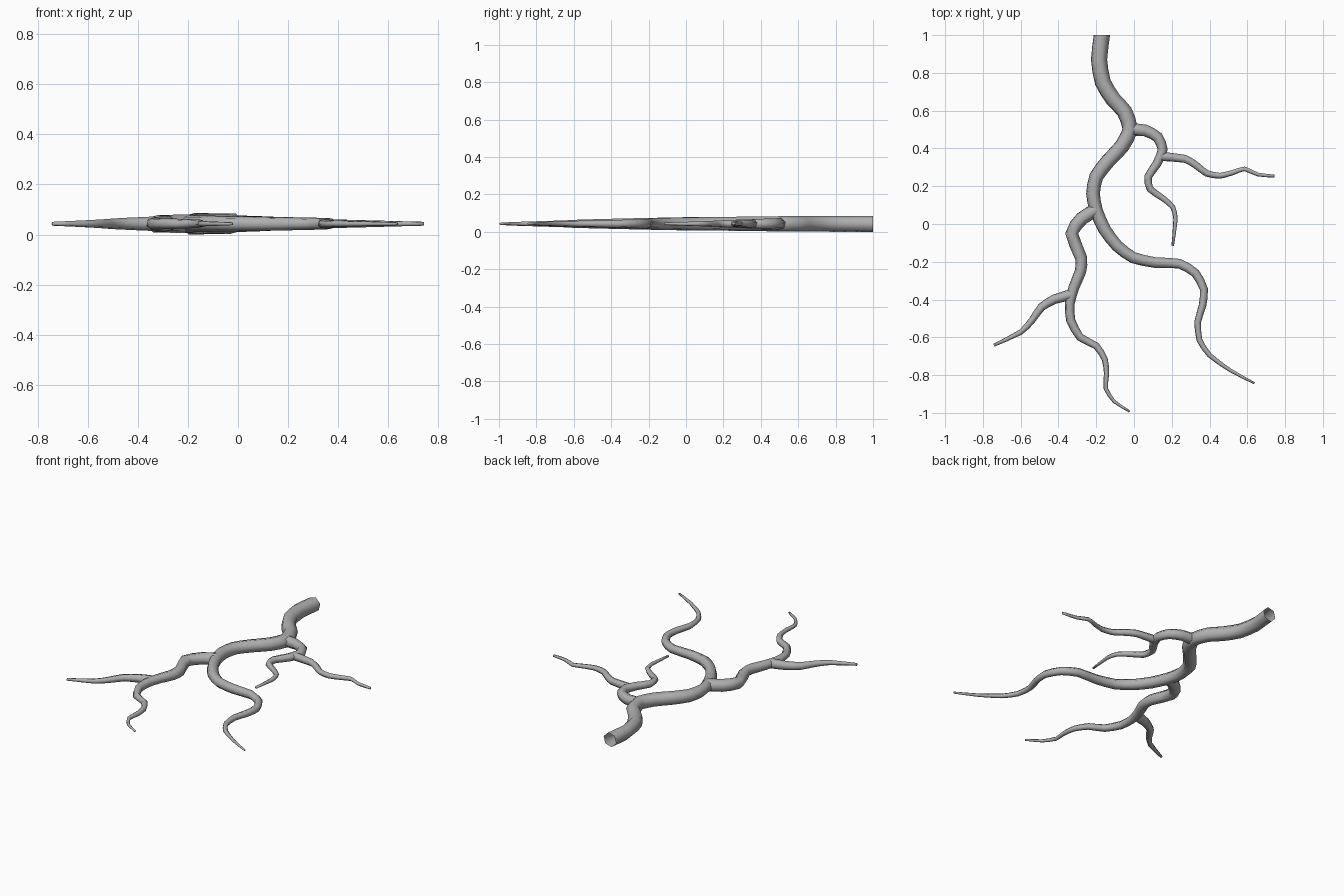
import bpy, bmesh
from math import sin, cos, pi, radians
from mathutils import Vector

if "Cube" in bpy.data.objects:
    bpy.data.objects.remove(bpy.data.objects["Cube"])

SIDES = 6
Z = 0.043

# Dark grey bark
bark = bpy.data.materials.new("bark")
bark.diffuse_color = (0.43, 0.43, 0.43, 1)
bark.use_nodes = True
bark.node_tree.nodes["Principled BSDF"].inputs["Base Color"].default_value = bark.diffuse_color


def smooth_path(pts):
    """Add one rounded midpoint between each pair of path points."""
    p = [Vector((x, y, Z)) for x, y in pts]
    out = []
    for i in range(len(p) - 1):
        a, b = p[max(i - 1, 0)], p[min(i + 2, len(p) - 1)]
        out += [p[i], (p[i] + p[i + 1]) * 0.5375 - (a + b) * 0.0375]
    return out + [p[-1]]


def root(name, pts, r0, r1, power=1.0):
    """Sweep a tapering six-sided tube along a flat path."""
    path = smooth_path(pts)
    dist = [0.0]
    for a, b in zip(path, path[1:]):
        dist.append(dist[-1] + (b - a).length)
    bm = bmesh.new()
    rings = []
    last = len(path) - 1
    for i, c in enumerate(path):
        t = (path[min(i + 1, last)] - path[max(i - 1, 0)]).normalized()
        if name == "main_root" and i == 0:
            t = Vector((0, -1, 0))
        side = Vector((-t.y, t.x, 0))
        r = r0 + (r1 - r0) * (dist[i] / dist[-1]) ** power
        ring = []
        for k in range(SIDES):
            a = radians(15) + 2 * pi * k / SIDES
            ring.append(bm.verts.new(c + side * (r * cos(a)) + Vector((0, 0, r * sin(a)))))
        rings.append(ring)
    for a, b in zip(rings, rings[1:]):
        for k in range(SIDES):
            n = (k + 1) % SIDES
            bm.faces.new((a[k], a[n], b[n], b[k]))
    bm.faces.new(rings[-1])  # closed tip, open base
    bmesh.ops.recalc_face_normals(bm, faces=bm.faces)
    for f in bm.faces:
        f.smooth = True
    me = bpy.data.meshes.new(name)
    bm.to_mesh(me)
    bm.free()
    me.materials.append(bark)
    bpy.context.collection.objects.link(bpy.data.objects.new(name, me))


# Main root, winding from the back to the front right
root("main_root", [(-.17, 1), (-.185, .87), (-.165, .75), (-.11, .66), (-.05, .595),
                   (-.02, .5), (-.065, .41), (-.14, .33), (-.2, .25), (-.217, .16),
                   (-.2, .07), (-.155, -.03), (-.09, -.115), (-.005, -.178), (.11, -.204),
                   (.24, -.21), (.325, -.26), (.37, -.345), (.363, -.43), (.337, -.52),
                   (.347, -.615), (.4, -.695), (.51, -.775), (.637, -.843)], .0445, .006, 1.8)

# Right branch and its fork
root("right_branch", [(-.02, .5), (.06, .495), (.125, .46), (.152, .395), (.122, .32),
                      (.075, .25), (.085, .185), (.155, .135), (.205, .09),
                      (.22, .025), (.205, -.115)], .035, .007)
root("right_fork", [(.145, .358), (.27, .345), (.33, .31), (.385, .268), (.455, .255),
                    (.525, .273), (.585, .292), (.655, .262), (.744, .253)], .025, .008)

# Left branch and its fork
root("left_branch", [(-.2, .075), (-.275, .03), (-.33, -.05), (-.28, -.18), (-.283, -.25),
                     (-.318, -.335), (-.34, -.42), (-.335, -.51), (-.285, -.6),
                     (-.2, -.645), (-.155, -.715), (-.145, -.79), (-.15, -.87),
                     (-.105, -.94), (-.023, -.993)], .038, .006, 1.35)
root("left_fork", [(-.335, -.375), (-.42, -.398), (-.49, -.44), (-.54, -.51),
                   (-.6, -.573), (-.742, -.642)], .03, .008)
